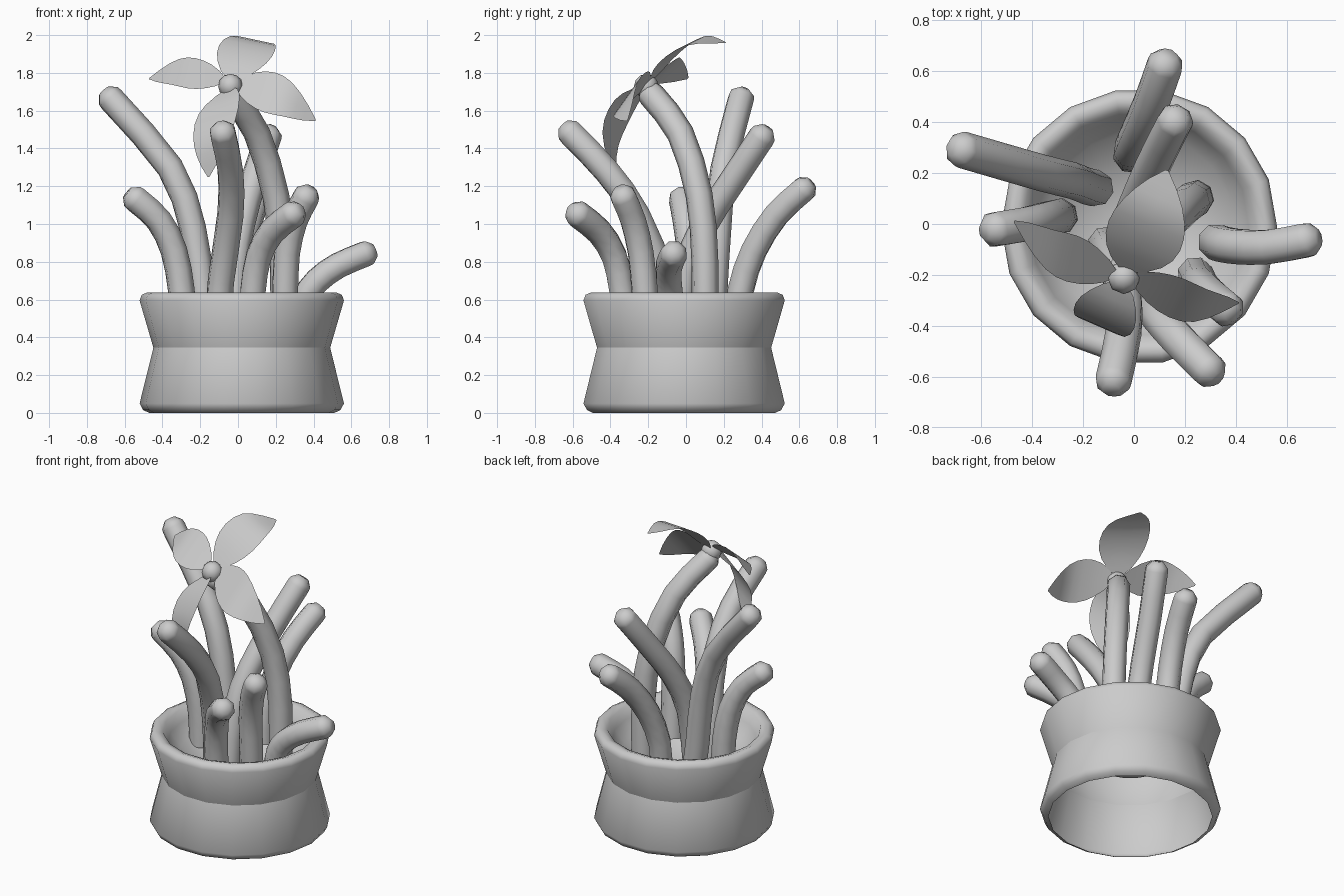
import bpy, bmesh, math
from mathutils import Vector

if "Cube" in bpy.data.objects:
    bpy.data.objects.remove(bpy.data.objects["Cube"])


def smooth_path(points, steps):
    """Catmull-Rom samples through a few control points."""
    p = [Vector(q) for q in points]
    p = [2 * p[0] - p[1]] + p + [2 * p[-1] - p[-2]]
    out = []
    for i in range(1, len(p) - 2):
        a, b, c, d = p[i - 1:i + 3]
        for s in range(steps):
            t = s / steps
            out.append(0.5 * (2 * b + (c - a) * t + (2 * a - 5 * b + 4 * c - d) * t * t
                              + (3 * b - a - 3 * c + d) * t ** 3))
    return out + [p[-2]]


def select(ob):
    bpy.ops.object.select_all(action='DESELECT')
    ob.select_set(True)
    bpy.context.view_layer.objects.active = ob


def add_mesh(name, bm, angle):
    me = bpy.data.meshes.new(name)
    bm.to_mesh(me)
    bm.free()
    ob = bpy.data.objects.new(name, me)
    bpy.context.collection.objects.link(ob)
    select(ob)
    bpy.ops.object.shade_smooth_by_angle(angle=math.radians(angle))
    return ob


def lathe(name, profile, centre, sides):
    bm = bmesh.new()
    vs = [bm.verts.new((r, 0, z)) for r, z in profile]
    es = [bm.edges.new(e) for e in zip(vs, vs[1:])]
    bmesh.ops.spin(bm, geom=vs + es, cent=(0, 0, 0), axis=(0, 0, 1),
                   angle=math.tau, steps=sides, use_merge=False)
    bmesh.ops.remove_doubles(bm, verts=bm.verts, dist=1e-4)
    bmesh.ops.recalc_face_normals(bm, faces=bm.faces)
    bmesh.ops.translate(bm, verts=bm.verts, vec=centre)
    return add_mesh(name, bm, 85)


def stem(name, points, radius=0.072):
    path = smooth_path(points, 2)
    tip = (path[-1] - path[-2]).normalized()
    rows = [(p, 1) for p in path] + [(path[-1] + tip * 0.025, 0.95), (path[-1] + tip * 0.06, 0.5)]
    cu = bpy.data.curves.new(name, 'CURVE')
    cu.dimensions = '3D'
    cu.bevel_depth = radius
    cu.bevel_resolution = 2
    cu.use_fill_caps = True
    sp = cu.splines.new('POLY')
    sp.points.add(len(rows) - 1)
    for pt, (co, r) in zip(sp.points, rows):
        pt.co = (*co, 1)
        pt.radius = r
    ob = bpy.data.objects.new(name, cu)
    bpy.context.collection.objects.link(ob)
    select(ob)
    bpy.ops.object.convert(target='MESH')
    # weld the caps so the tips shade round
    ob = bpy.context.view_layer.objects.active
    bm = bmesh.new()
    bm.from_mesh(ob.data)
    bmesh.ops.remove_doubles(bm, verts=bm.verts, dist=1e-4)
    bmesh.ops.recalc_face_normals(bm, faces=bm.faces)
    bm.to_mesh(ob.data)
    bm.free()
    bpy.ops.object.shade_smooth_by_angle(angle=math.radians(75))


def petal(name, points, side):
    bm = bmesh.new()
    path = smooth_path(points, 3)
    side = Vector(side)
    rows = []
    for i, c in enumerate(path):
        u = i / (len(path) - 1)
        w = max(math.sin(math.pi * u ** 0.9), 0.02) ** 0.8
        rows.append([bm.verts.new(c + side * w * k) for k in (-1, 0, 1)])
    for a, b in zip(rows, rows[1:]):
        for k in (0, 1):
            bm.faces.new((a[k], a[k + 1], b[k + 1], b[k]))
    add_mesh(name, bm, 60)


# waisted pot with a rolled rim and a shallow inner bowl, open underneath
pot = lathe("pot", [(0.49, 0), (0.522, 0.015), (0.541, 0.05), (0.468, 0.345), (0.541, 0.595),
                    (0.53, 0.625), (0.5, 0.638), (0.46, 0.625), (0.43, 0.56), (0.37, 0.48),
                    (0.22, 0.39), (0.1, 0.36), (0, 0.355)], (0.02, -0.01, 0), 18)
bm = bmesh.new()
bm.from_mesh(pot.data)
for e in bm.edges:  # crease at the waist
    if all(abs(v.co.z - 0.345) < 1e-3 for v in e.verts):
        e.smooth = False
bm.to_mesh(pot.data)
bm.free()

# curved stems, listed from base to tip
stems = {
    "flower_stem": [(0.24, 0.1, 0.42), (0.24, 0.1, 0.8), (0.2, 0.07, 1.15),
                    (0.1, -0.03, 1.48), (-0.03, -0.18, 1.68)],
    "tall_left_stem": [(-0.15, 0.14, 0.4), (-0.19, 0.15, 0.65), (-0.24, 0.17, 0.98),
                       (-0.36, 0.2, 1.3), (-0.67, 0.29, 1.66)],
    "left_stem": [(-0.29, 0.03, 0.44), (-0.3, 0.03, 0.65), (-0.34, 0.02, 0.86),
                  (-0.42, 0, 1.02), (-0.54, -0.02, 1.13)],
    "tall_front_stem": [(-0.11, -0.08, 0.4), (-0.09, -0.12, 0.7), (-0.04, -0.26, 1.05),
                        (-0.04, -0.42, 1.28), (-0.08, -0.61, 1.48)],
    "back_stem": [(-0.01, 0.27, 0.44), (-0.01, 0.29, 0.65), (0.02, 0.36, 0.86),
                  (0.07, 0.48, 1.05), (0.12, 0.62, 1.18)],
    "tall_back_stem": [(-0.03, -0.05, 0.38), (-0.02, 0, 0.75), (0.02, 0.1, 1.0),
                       (0.08, 0.24, 1.22), (0.16, 0.4, 1.46)],
    "right_stem": [(0.32, -0.07, 0.46), (0.35, -0.08, 0.6), (0.42, -0.09, 0.7),
                   (0.53, -0.09, 0.78), (0.67, -0.065, 0.84)],
    "right_front_stem": [(0.24, -0.2, 0.44), (0.25, -0.22, 0.65), (0.26, -0.24, 0.85),
                         (0.3, -0.28, 1.02), (0.36, -0.33, 1.14)],
    "front_stem": [(0.07, -0.32, 0.46), (0.08, -0.34, 0.65), (0.11, -0.38, 0.83),
                   (0.18, -0.46, 0.96), (0.29, -0.57, 1.05)],
}
for n, pts in stems.items():
    stem(n, pts)

# four arched petals, centre line plus half-width direction
petal("petal_back", [(-0.04, -0.19, 1.75), (0.02, -0.09, 1.88), (0.08, 0.05, 1.97),
                     (0.13, 0.21, 1.96)], (0.14, -0.06, -0.03))
petal("petal_left", [(-0.06, -0.2, 1.76), (-0.2, -0.15, 1.79), (-0.33, -0.1, 1.805),
                     (-0.47, 0.01, 1.77)], (0.02, 0.09, 0.08))
petal("petal_right", [(-0.02, -0.2, 1.74), (0.12, -0.27, 1.71), (0.26, -0.32, 1.66),
                      (0.41, -0.31, 1.55)], (0.03, 0.075, 0.105))
petal("petal_front", [(-0.04, -0.22, 1.73), (-0.1, -0.33, 1.62), (-0.135, -0.4, 1.45),
                      (-0.155, -0.38, 1.25)], (0.115, -0.05, 0.04))

# flower centre
bm = bmesh.new()
bmesh.ops.create_uvsphere(bm, u_segments=8, v_segments=6, radius=0.065)
bmesh.ops.translate(bm, verts=bm.verts, vec=(-0.04, -0.21, 1.73))
add_mesh("flower_centre", bm, 60)
